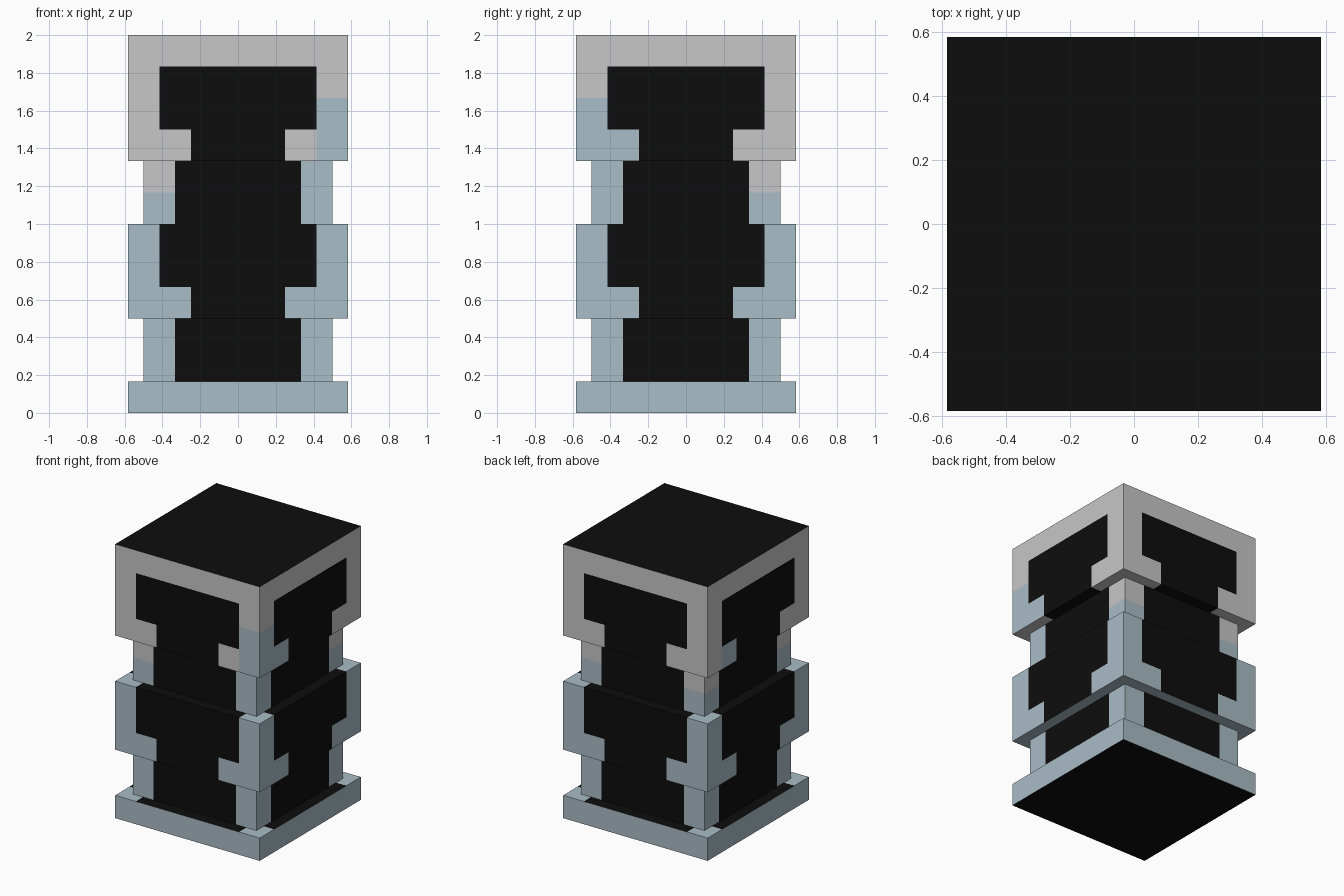
import bpy
import bmesh
from mathutils import Vector

if "Cube" in bpy.data.objects:
    bpy.data.objects.remove(bpy.data.objects["Cube"])

U = 1 / 12  # every dimension is a whole number of twelfths

BLACK, BLUE, GREY = 0, 1, 2
COLOURS = [
    ("black", (0.004, 0.004, 0.004, 1)),
    ("pale_blue", (0.40, 0.51, 0.57, 1)),
    ("light_grey", (0.57, 0.57, 0.57, 1)),
]
materials = []
for name, rgba in COLOURS:
    m = bpy.data.materials.new(name)
    m.diffuse_color = rgba
    m.use_nodes = True
    m.node_tree.nodes["Principled BSDF"].inputs["Base Color"].default_value = m.diffuse_color
    materials.append(m)


def block(name, half, z0, z1, cuts_xy, cuts_z, rule):
    """Square block, scored along the colour borders, then coloured by rule."""
    bm = bmesh.new()
    bmesh.ops.create_cube(bm, size=1)
    for v in bm.verts:
        v.co = Vector((v.co.x * 2 * half, v.co.y * 2 * half,
                       z0 + (v.co.z + 0.5) * (z1 - z0)))
    planes = [(axis, s * c) for axis in (0, 1) for c in cuts_xy for s in (-1, 1)]
    planes += [(2, c) for c in cuts_z]
    for axis, c in planes:
        co, no = Vector((0, 0, 0)), Vector((0, 0, 0))
        co[axis], no[axis] = c, 1
        bmesh.ops.bisect_plane(bm, geom=bm.verts[:] + bm.edges[:] + bm.faces[:],
                               dist=1e-4, plane_co=co, plane_no=no)
    bm.normal_update()
    for f in bm.faces:
        f.material_index = rule(f.calc_center_median(), f.normal)
    bmesh.ops.scale(bm, vec=(U, U, U), verts=bm.verts)
    me = bpy.data.meshes.new(name)
    bm.to_mesh(me)
    bm.free()
    for m in materials:
        me.materials.append(m)
    bpy.context.collection.objects.link(bpy.data.objects.new(name, me))


def along(c, n):
    """Distance from the middle of a side face, measured along it."""
    return abs(c.y) if abs(n.x) > 0.5 else abs(c.x)


def ledge(c):
    """Upward ledges are pale only at the four corners."""
    return BLUE if abs(c.x) > 5 and abs(c.y) > 5 else BLACK


def base_rule(c, n):
    if n.z < -0.5:
        return BLACK
    return ledge(c) if n.z > 0.5 else BLUE


def shaft_rule(c, n):
    return BLUE if abs(n.z) < 0.5 and along(c, n) > 4 else BLACK


def collar_rule(c, n):
    if n.z > 0.5:
        return ledge(c)
    if n.z < -0.5:
        return BLUE
    return BLUE if along(c, n) > (5 if c.z > 8 else 3) else BLACK


def neck_rule(c, n):
    if abs(n.z) > 0.5 or along(c, n) < 4:
        return BLACK
    front_right = c.x > 0 and c.y < 0
    return BLUE if c.z < 14 or front_right else GREY


def head_rule(c, n):
    if n.z > 0.5:
        return BLACK
    if n.z < -0.5:
        return GREY if abs(c.x) > 3 and abs(c.y) > 3 else BLACK
    u = along(c, n)
    if c.z < 22 and u < (5 if c.z > 18 else 3):
        return BLACK
    # front right corner patch and two odd hooks
    if c.z < 20 and c.x > 5 and c.y < 0:
        return BLUE
    if n.x < -0.5 and c.z < 18 and 3 < c.y < 5:
        return BLUE
    return GREY


block("base", 7, 0, 2, (5,), (), base_rule)
block("lower_shaft", 6, 2, 6, (4,), (), shaft_rule)
block("collar", 7, 6, 12, (3, 5), (8,), collar_rule)
block("neck", 6, 12, 16, (4,), (14,), neck_rule)
block("head", 7, 16, 24, (3, 5), (18, 20, 22), head_rule)
